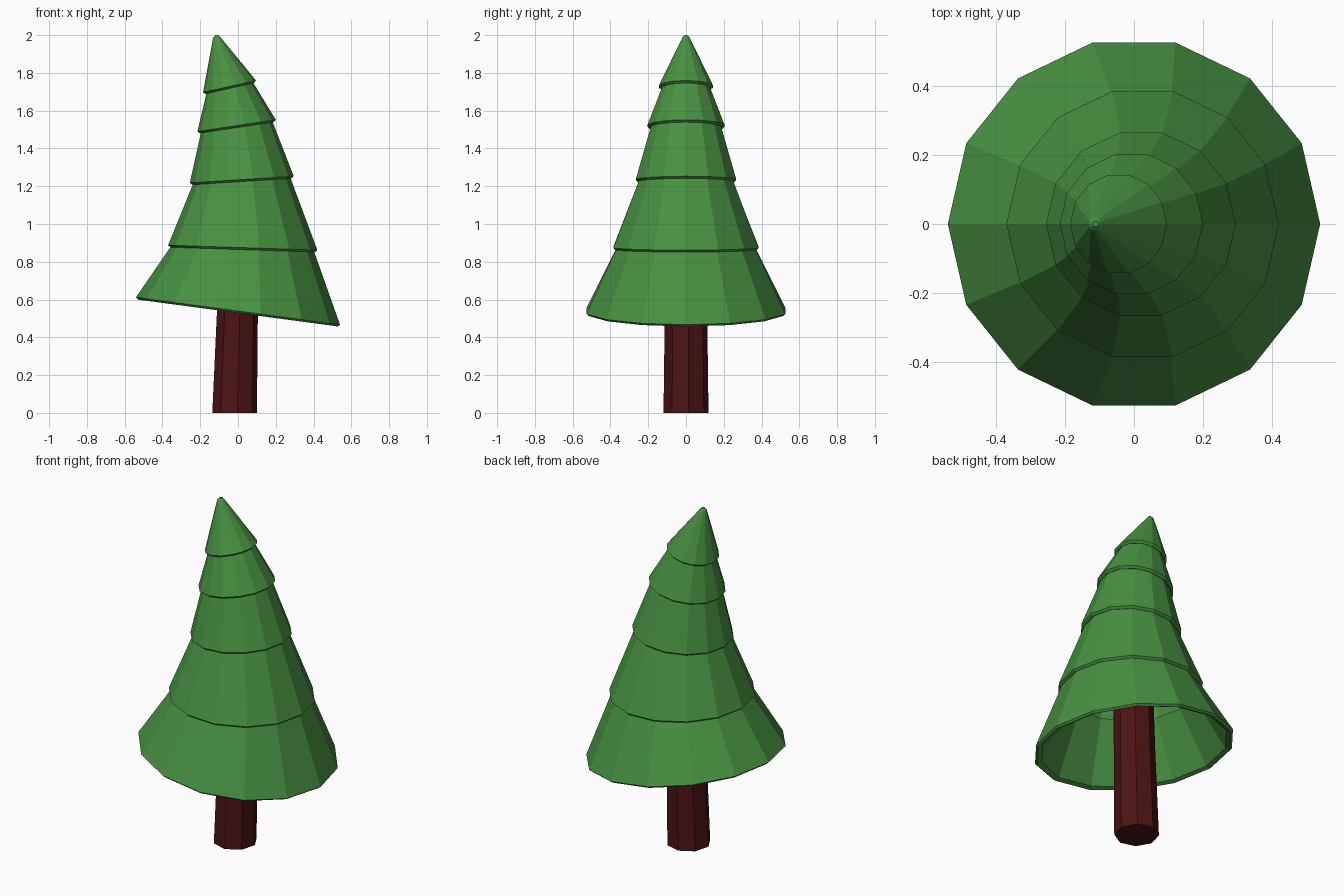
import bpy, bmesh
from math import cos, sin, pi

if "Cube" in bpy.data.objects:
    bpy.data.objects.remove(bpy.data.objects["Cube"])


def material(name, rgb):
    m = bpy.data.materials.new(name)
    m.diffuse_color = (*rgb, 1)
    m.use_nodes = True
    m.node_tree.nodes["Principled BSDF"].inputs["Base Color"].default_value = m.diffuse_color
    return m


def ring(xl, zl, xr, zr, ry, inset=0.0, dz=0.0, n=14, phase=0.0):
    """Tilted ring given by its left and right points and its depth radius."""
    cx, cz, rx = (xl + xr) / 2, (zl + zr) / 2, (xr - xl) / 2
    slope = (zr - zl) / (xr - xl)
    pts = []
    for i in range(n):
        a = 2 * pi * i / n + phase
        dx = (rx - inset) * cos(a)
        pts.append((cx + dx, (ry - inset) * sin(a), cz + slope * dx + dz))
    return pts


def loft(name, rings, mat, closed):
    bm = bmesh.new()
    vs = [[bm.verts.new(p) for p in r] for r in rings]
    n = len(vs[0])
    pairs = list(zip(vs, vs[1:]))
    if closed:
        pairs.append((vs[-1], vs[0]))
    else:
        bm.faces.new(vs[0])
        bm.faces.new(vs[-1])
    for a, b in pairs:
        for i in range(n):
            j = (i + 1) % n
            bm.faces.new((a[i], a[j], b[j], b[i]))
    bmesh.ops.recalc_face_normals(bm, faces=bm.faces)
    me = bpy.data.meshes.new(name)
    bm.to_mesh(me)
    bm.free()
    me.materials.append(mat)
    ob = bpy.data.objects.new(name, me)
    bpy.context.collection.objects.link(ob)


green = material("needles", (0.065, 0.287, 0.054))
brown = material("bark", (0.075, 0.007, 0.007))

# Lower rims of the tiers: left x, left z, right x, right z, depth radius
rims = [
    (-0.54, 0.612, 0.54, 0.467, 0.54),
    (-0.37, 0.888, 0.42, 0.862, 0.395),
    (-0.255, 1.218, 0.295, 1.253, 0.272),
    (-0.215, 1.490, 0.20, 1.552, 0.208),
    (-0.185, 1.697, 0.095, 1.760, 0.146),
]

# Skirt tiers: thick shells, each tucked under the next one
for k, (lo, hi) in enumerate(zip(rims, rims[1:])):
    loft(f"foliage_tier_{k + 1}", [
        ring(*lo),
        ring(*hi, inset=0.022, dz=0.005),
        ring(*hi, inset=0.05, dz=0.005),
        ring(*lo, inset=0.036, dz=0.0),
        ring(*lo, inset=0.012, dz=-0.011),
    ], green, True)

# Top cone with a blunt tip
top = rims[-1]
loft("foliage_top", [
    ring(-0.105, 1.92, -0.095, 1.92, 0.005),
    ring(*top, inset=0.036),
    ring(*top, inset=0.012, dz=-0.011),
    ring(*top),
    ring(-0.132, 1.985, -0.092, 1.988, 0.02),
    ring(-0.120, 2.0, -0.104, 2.0, 0.008),
], green, False)

# Slightly leaning eight-sided trunk
loft("trunk", [
    ring(-0.137, 0, 0.101, 0, 0.12, n=8, phase=0.12),
    ring(-0.112, 0.54, 0.106, 0.54, 0.113, n=8, phase=0.12),
    ring(-0.10, 0.9, 0.11, 0.9, 0.108, n=8, phase=0.12),
], brown, False)
